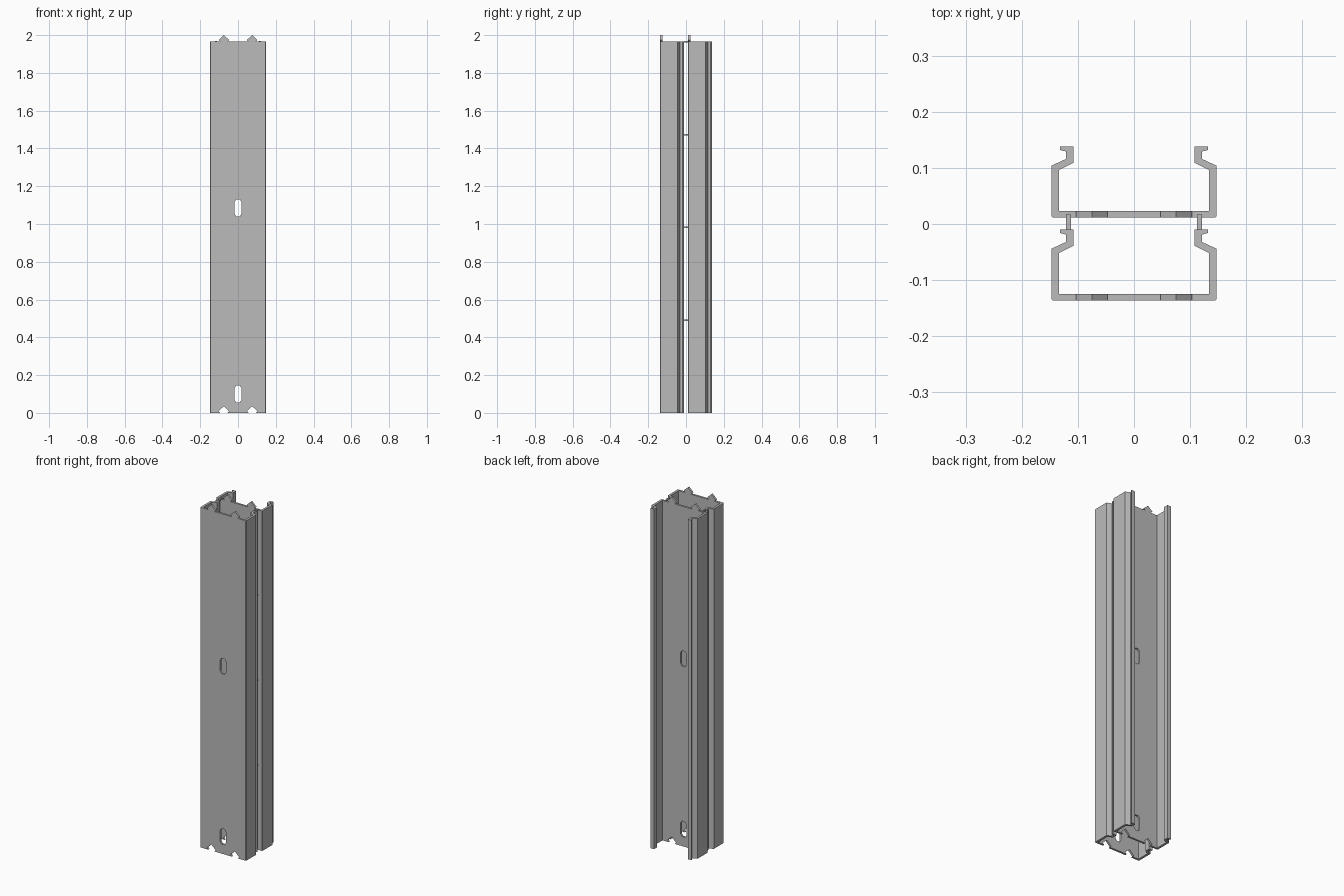
import bpy, bmesh
from mathutils import Vector

cube = bpy.data.objects.get("Cube")
if cube:
    bpy.data.objects.remove(cube, do_unlink=True)

HEIGHT = 1.965
FRONT, BACK, STEP = 0.0115, 0.023, -0.148   # web faces and channel spacing in y
INNER = 0.134                               # inside of the side walls

steel = bpy.data.materials.new("grey_steel")
steel.use_nodes = True
steel.diffuse_color = (0.5, 0.5, 0.5, 1)
steel.node_tree.nodes["Principled BSDF"].inputs["Base Color"].default_value = (0.5, 0.5, 0.5, 1)


def prism(name, loops, depth, open_face=None):
    """Fill closed loops (the first is the outline, others are holes) and extrude."""
    bm = bmesh.new()
    edges = []
    for loop in loops:
        vs = [bm.verts.new(p) for p in loop]
        edges += [bm.edges.new((vs[i - 1], vs[i])) for i in range(len(vs))]
    bmesh.ops.triangle_fill(bm, edges=edges, use_beauty=True, use_dissolve=False)
    out = bmesh.ops.extrude_face_region(bm, geom=bm.faces[:], use_keep_orig=True)
    moved = [g for g in out["geom"] if isinstance(g, bmesh.types.BMVert)]
    bmesh.ops.translate(bm, verts=moved, vec=Vector(depth))
    bmesh.ops.recalc_face_normals(bm, faces=bm.faces[:])
    bmesh.ops.dissolve_limit(bm, angle_limit=0.01, verts=bm.verts[:], edges=bm.edges[:])
    # leave the seams between web and walls open so they join cleanly
    if open_face:
        bmesh.ops.delete(bm, geom=[f for f in bm.faces if open_face(f)], context='FACES')
    me = bpy.data.meshes.new(name)
    bm.to_mesh(me)
    bm.free()
    me.materials.append(steel)
    ob = bpy.data.objects.new(name, me)
    bpy.context.collection.objects.link(ob)
    return ob


def dovetail(x, z):
    """Pointed key, narrow at the neck, listed from left to right."""
    return [(x + dx, FRONT, z + dz) for dx, dz in
            ((-0.019, 0), (-0.028, 0.009), (0, 0.035), (0.028, 0.009), (0.019, 0))]


def slot(z):
    """Upright slot with chamfered ends."""
    a, b, c, d = 0.009, 0.018, 0.045, 0.032
    return [(x, FRONT, z + h) for x, h in
            ((a, -c), (b, -d), (b, d), (a, c), (-a, c), (-b, d), (-b, -d), (-a, -c))]


def is_seam(f):
    c = f.calc_center_median()
    return abs(f.normal.x) > 0.9 and abs(abs(c.x) - INNER) < 0.001 and c.y < BACK


# Web outline: notches below, matching keys above
web = [(-INNER, FRONT, 0), *dovetail(-0.075, 0), *dovetail(0.075, 0), (INNER, FRONT, 0),
       (INNER, FRONT, HEIGHT), *reversed(dovetail(0.075, HEIGHT)),
       *reversed(dovetail(-0.075, HEIGHT)), (-INNER, FRONT, HEIGHT)]

# Side wall with its bent-in shoulder and outward lip
wall = [(INNER, FRONT), (0.145, FRONT), (0.147, 0.0135), (0.147, 0.104), (0.121, 0.116),
        (0.121, 0.129), (0.132, 0.132), (0.132, 0.138), (0.108, 0.138), (0.108, 0.109),
        (INNER, 0.096), (INNER, BACK)]

for place, dy in (("front", STEP), ("back", 0)):
    ob = prism(place + "_channel_web", [web, slot(0.1), slot(1.085)],
               (0, BACK - FRONT, 0), is_seam)
    ob.location.y = dy
    for side, s in (("left", 1), ("right", -1)):
        ob = prism(f"{place}_channel_{side}_wall", [[(s * x, y, 0) for x, y in wall]],
                   (0, 0, HEIGHT), is_seam)
        ob.location.y = dy

# Small strips that tie the two channels together
for i in range(1, 5):
    z = i * HEIGHT / 4
    for side, s in (("left", 1), ("right", -1)):
        strip = [(s * x, y, z - 0.004) for x, y in
                 ((0.1125, -0.011), (0.121, -0.011), (0.121, 0.017), (0.1125, 0.017))]
        prism(f"{side}_tie_{i}", [strip], (0, 0, 0.008))
